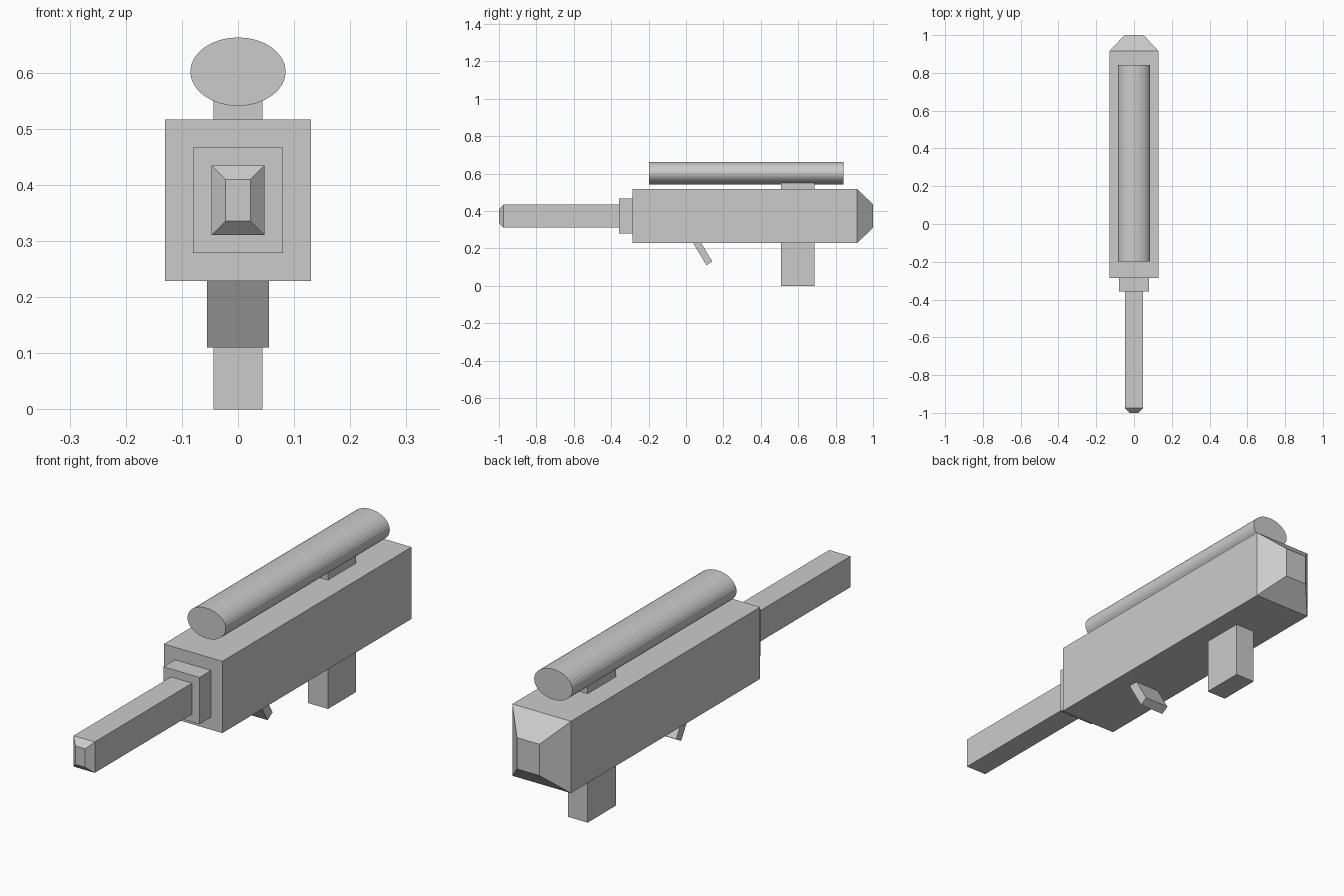
import bpy, bmesh, math
from mathutils import Matrix

cube = bpy.data.objects.get("Cube")
if cube:
    bpy.data.objects.remove(cube)

grey = bpy.data.materials.new("plain grey")
grey.use_nodes = True
grey.diffuse_color = (0.6, 0.6, 0.6, 1)
grey.node_tree.nodes["Principled BSDF"].inputs["Base Color"].default_value = (0.6, 0.6, 0.6, 1)

AXIS_Z = 0.373  # height of the barrel centre line


def finish(name, bm):
    bmesh.ops.recalc_face_normals(bm, faces=bm.faces)
    mesh = bpy.data.meshes.new(name)
    bm.to_mesh(mesh)
    bm.free()
    mesh.materials.append(grey)
    obj = bpy.data.objects.new(name, mesh)
    bpy.context.collection.objects.link(obj)
    return obj


def loft(name, sections):
    """Rectangular sections (y, half width, half height) joined along y."""
    bm = bmesh.new()
    rings = [[bm.verts.new((sx * w, y, AXIS_Z + sz * h))
              for sx, sz in ((-1, -1), (1, -1), (1, 1), (-1, 1))]
             for y, w, h in sections]
    for a, b in zip(rings, rings[1:]):
        for i in range(4):
            j = (i + 1) % 4
            bm.faces.new((a[i], a[j], b[j], b[i]))
    bm.faces.new(rings[0])
    bm.faces.new(rings[-1])
    return finish(name, bm)


def box(name, center, size, tilt=0):
    bm = bmesh.new()
    matrix = (Matrix.Translation(center) @ Matrix.Rotation(tilt, 4, "X")
              @ Matrix.Diagonal((*size, 1)))
    bmesh.ops.create_cube(bm, size=1, matrix=matrix)
    return finish(name, bm)


# Body with tapered rear, collar, and barrel with bevelled tip
loft("body", [(-0.285, 0.13, 0.144), (0.915, 0.13, 0.144), (1.0, 0.05, 0.063)])
loft("collar", [(-0.358, 0.08, 0.094), (-0.28, 0.08, 0.094)])
loft("barrel", [(-1.0, 0.022, 0.037), (-0.975, 0.047, 0.062), (-0.35, 0.047, 0.062)])

# Grip below, and scope mount above it
box("grip", (0, 0.597, 0.12), (0.088, 0.178, 0.24))
box("scope_mount", (0, 0.597, 0.53), (0.088, 0.178, 0.06))

# Slanted trigger
box("trigger", (0, 0.089, 0.18), (0.11, 0.037, 0.14), math.radians(31))

# Oval scope tube
bm = bmesh.new()
bmesh.ops.create_cone(
    bm, cap_ends=True, segments=32, radius1=1, radius2=1, depth=1,
    matrix=Matrix.Translation((0, 0.321, 0.602))
    @ Matrix.Diagonal((0.085, 1.04, 0.061, 1))
    @ Matrix.Rotation(math.pi / 2, 4, "X"))
finish("scope", bm)
